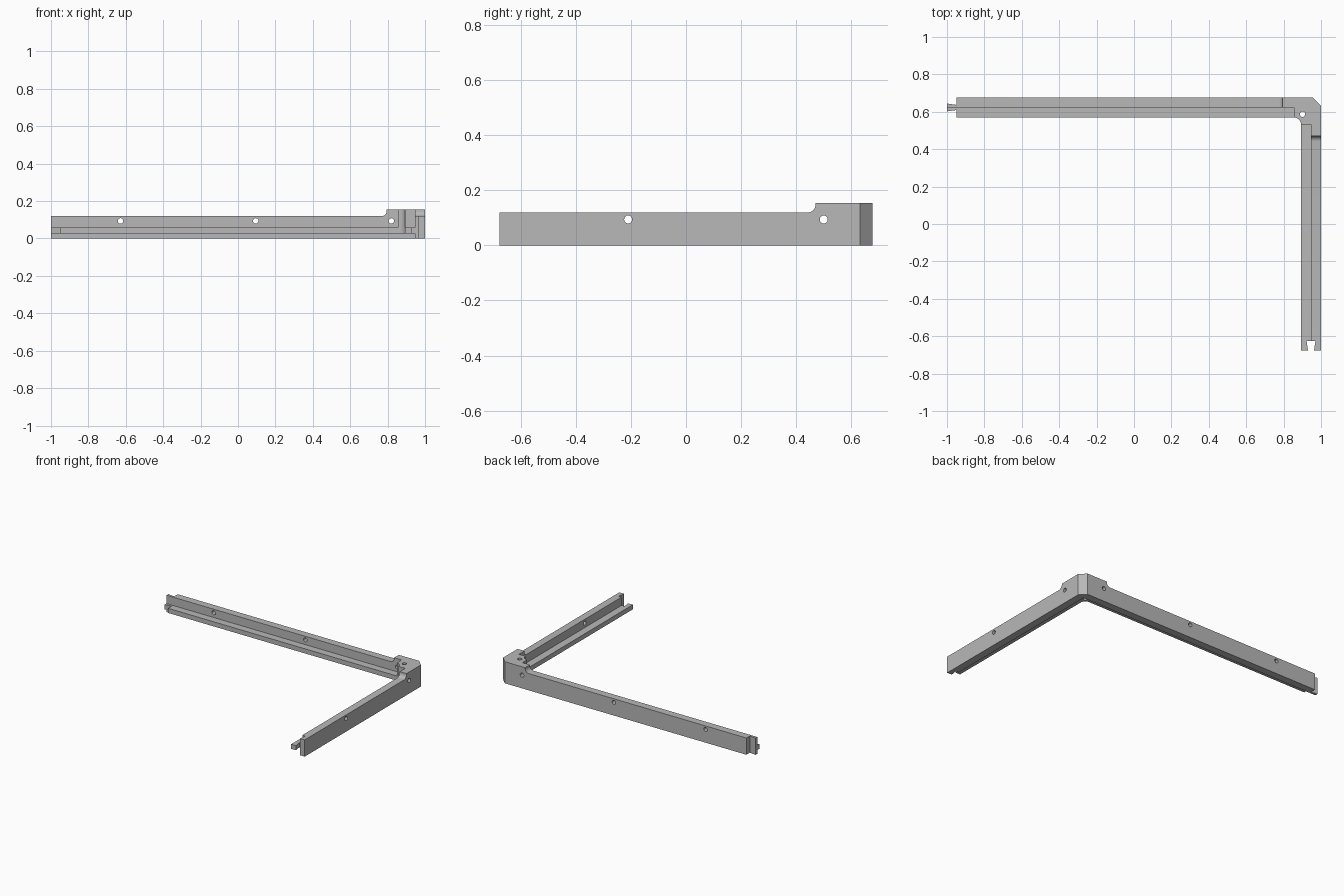
import bpy
import bmesh
from math import sin, cos, pi, radians

cube = bpy.data.objects.get("Cube")
if cube:
    bpy.data.objects.remove(cube, do_unlink=True)

grey = bpy.data.materials.new("light grey plastic")
grey.use_nodes = True
colour = (0.48, 0.48, 0.48, 1)
grey.diffuse_color = colour
grey.node_tree.nodes["Principled BSDF"].inputs["Base Color"].default_value = colour

# Main dimensions
X, Y = 1.0, 0.6765          # outer faces
WALL, SHELF, BLOCK = 0.0535, 0.107, 0.145   # depths in from the outer faces
TOP, RAISED = 0.1195, 0.154
SHELF_LOW, SHELF_HIGH = 0.027, 0.06
HOLE_Z, HOLE_R = 0.094, 0.0145
JOINT = 0.05


def prism(name, pts, lo, hi, axis="z"):
    """Extrude a 2D outline along an axis."""
    place = {"z": lambda a, b, h: (a, b, h),
             "y": lambda a, b, h: (a, h, b),
             "x": lambda a, b, h: (h, a, b)}[axis]
    bm = bmesh.new()
    face = bm.faces.new([bm.verts.new(place(a, b, lo)) for a, b in pts])
    new = bmesh.ops.extrude_face_region(bm, geom=[face])["geom"]
    shift = place(0, 0, hi - lo)
    bmesh.ops.translate(bm, vec=shift, verts=[v for v in new if isinstance(v, bmesh.types.BMVert)])
    bmesh.ops.recalc_face_normals(bm, faces=bm.faces)
    mesh = bpy.data.meshes.new(name)
    bm.to_mesh(mesh)
    bm.free()
    mesh.materials.append(grey)
    ob = bpy.data.objects.new(name, mesh)
    bpy.context.collection.objects.link(ob)
    return ob


def arc(cx, cy, r, start, end, n=8):
    return [(cx + r * cos(radians(start + (end - start) * i / n)),
             cy + r * sin(radians(start + (end - start) * i / n))) for i in range(n + 1)]


def circle(cx, cy, r=HOLE_R, n=24):
    return [(cx + r * cos(2 * pi * i / n), cy + r * sin(2 * pi * i / n)) for i in range(n)]


def combine(target, other, operation):
    bpy.context.view_layer.objects.active = target
    mod = target.modifiers.new("combine", "BOOLEAN")
    mod.operation, mod.solver, mod.object = operation, "EXACT", other
    bpy.ops.object.modifier_apply(modifier=mod.name)
    bpy.data.objects.remove(other, do_unlink=True)


# Outer wall: L plan with a chamfered outer corner
c = 0.044
frame = prism("corner_frame", [
    (-X, Y), (X - c, Y), (X, Y - c), (X, -Y),
    (X - WALL, -Y), (X - WALL, Y - WALL), (-X, Y - WALL)], 0, RAISED)


# Lower the arms, leaving the raised corner with a concave fillet
def step(start, far):
    r = 0.028
    return [(far, TOP), *arc(start - r, TOP + r, r, -90, 0), (start, 0.3), (far, 0.3)]


combine(frame, prism("arm_step", step(0.795, -1.2), 0.5, 0.8, "y"), "DIFFERENCE")
combine(frame, prism("arm_step", step(0.47, -1.0), 0.8, 1.2, "x"), "DIFFERENCE")

# Inner shelf running along both arms, rounded in the inside corner
inset = 0.03                # overlap into the wall
sx, sy, wx, wy = X - SHELF, Y - SHELF, X - WALL + inset, Y - WALL + inset
r = BLOCK - SHELF
fillet = arc(sx - r, sy - r, r, 90, 0)
combine(frame, prism("inner_shelf", [
    (-X, wy), (wx, wy), (wx, -Y), (sx, -Y), *reversed(fillet), (-X, sy)],
    SHELF_LOW, SHELF_HIGH), "UNION")

# Full height block in the inside corner
bx, by = X - BLOCK, Y - BLOCK
combine(frame, prism("corner_block", [
    (bx, wy), (wx, wy), (wx, by), *reversed(fillet)],
    0.045, RAISED), "UNION")

# Dovetail tongue on the end of the long arm
cy = Y - WALL
for s in (1, -1):
    combine(frame, prism("tongue_side", [
        (-X + JOINT, cy + s * 0.014), (-X - 0.01, cy + s * 0.0224),
        (-X - 0.01, cy + s * 0.2), (-X + JOINT, cy + s * 0.2)], -0.1, 0.3), "DIFFERENCE")

# Matching dovetail socket in the end of the short arm
cx = X - WALL
combine(frame, prism("socket", [
    (cx - 0.014, -Y - 0.01), (cx + 0.014, -Y - 0.01), (cx + 0.016, -Y),
    (cx + 0.0235, -Y + JOINT), (cx - 0.0235, -Y + JOINT), (cx - 0.016, -Y)],
    -0.1, 0.3), "DIFFERENCE")

# Screw holes through both walls and down through the corner block
for x in (-0.628, 0.095, 0.82):
    combine(frame, prism("hole", circle(x, HOLE_Z), 0.5, 0.8, "y"), "DIFFERENCE")
for y in (-0.21, 0.5):
    combine(frame, prism("hole", circle(y, HOLE_Z), 0.8, 1.2, "x"), "DIFFERENCE")
combine(frame, prism("hole", circle(0.901, 0.587), -0.1, 0.3), "DIFFERENCE")

# Smooth the round surfaces, keep the edges sharp
bpy.ops.object.select_all(action="DESELECT")
frame.select_set(True)
bpy.context.view_layer.objects.active = frame
bpy.ops.object.shade_smooth_by_angle(angle=radians(30))
